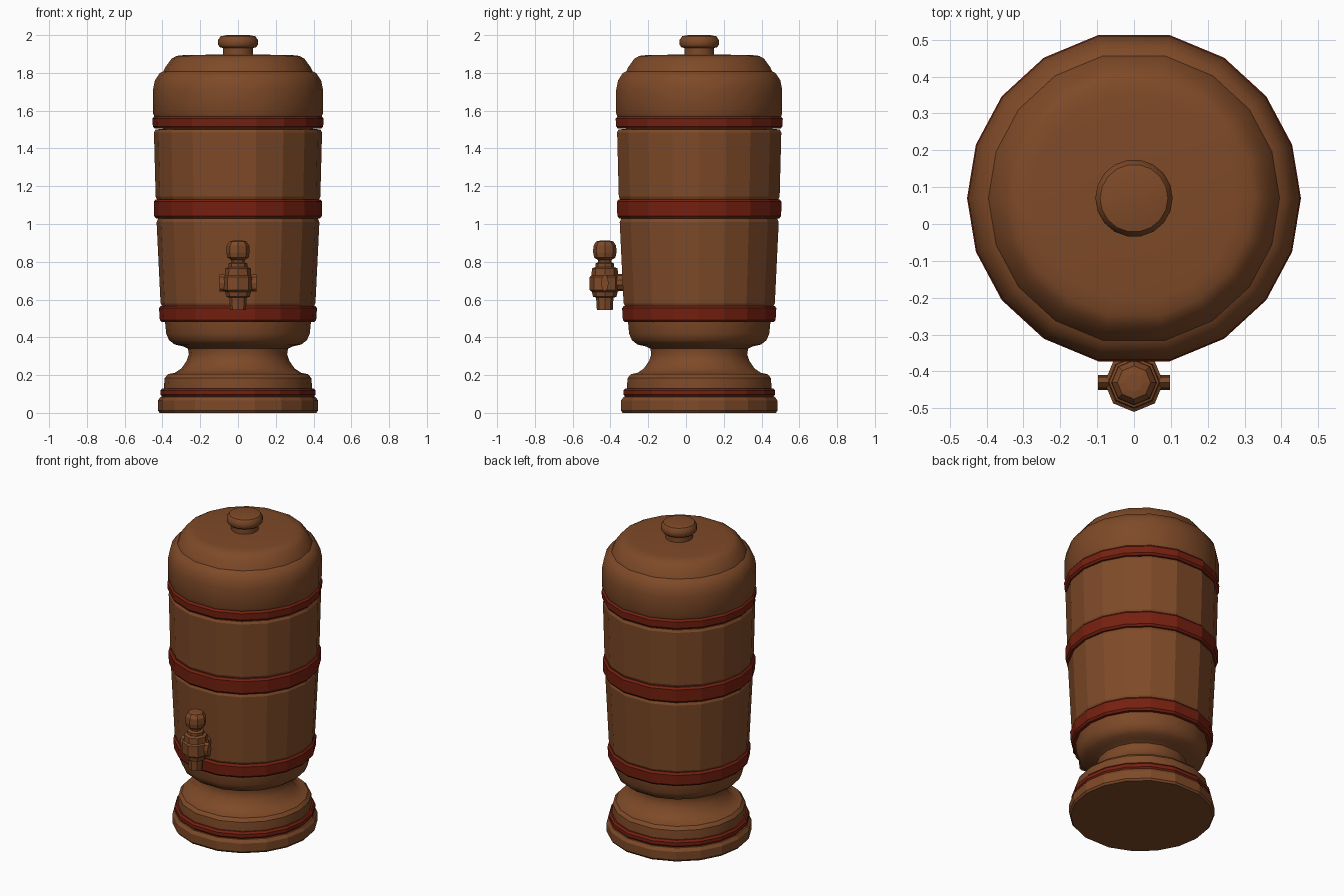
import bpy, bmesh, math

if "Cube" in bpy.data.objects:
    bpy.data.objects.remove(bpy.data.objects["Cube"])

def material(name, rgb):
    m = bpy.data.materials.new(name)
    m.diffuse_color = (*rgb, 1)
    m.use_nodes = True
    m.node_tree.nodes["Principled BSDF"].inputs["Base Color"].default_value = m.diffuse_color
    return m

clay = material("brown clay", (0.21, 0.068, 0.021))
red = material("dark red band", (0.18, 0.0145, 0.005))

# slightly uneven 18-sided ring, symmetric in x and y
q = [18.7, 37.6, 57.3, 77.6]
RING = ([0] + q + [180 - a for a in reversed(q)] + [180]
        + [180 + a for a in q] + [360 - a for a in reversed(q)])

def even(n, start=0):
    return [start + 360 * i / n for i in range(n)]

def lathe(name, profile, mat, angles=RING, cy=0.07, smooth=None, closed=False):
    """Revolve (radius, z) points; ends are capped, or joined when closed."""
    bm = bmesh.new()
    rows = [[bm.verts.new((r * math.cos(math.radians(a)),
                           cy + r * math.sin(math.radians(a)), z)) for a in angles]
            for r, z in profile]
    n = len(angles)
    pairs = list(zip(rows, rows[1:])) + ([(rows[-1], rows[0])] if closed else [])
    for lo, hi in pairs:
        for i in range(n):
            j = (i + 1) % n
            bm.faces.new((lo[i], lo[j], hi[j], hi[i]))
    if not closed:
        bm.faces.new(rows[0][::-1])
        bm.faces.new(rows[-1])
    bmesh.ops.recalc_face_normals(bm, faces=bm.faces)
    return finish(name, bm, mat, smooth)

def finish(name, bm, mat, smooth=None):
    me = bpy.data.meshes.new(name)
    bm.to_mesh(me)
    bm.free()
    me.materials.append(mat)
    ob = bpy.data.objects.new(name, me)
    bpy.context.collection.objects.link(ob)
    if smooth:
        bpy.ops.object.select_all(action='DESELECT')
        ob.select_set(True)
        bpy.context.view_layer.objects.active = ob
        bpy.ops.object.shade_smooth_by_angle(angle=math.radians(smooth))
    return ob

def band(name, r0, r1, z0, z1):
    b = 0.012
    lathe(name, [(r0 - 0.05, z0), (r0 - 0.01, z0), (r0, z0 + b), (r1, z1 - b),
                 (r1 - 0.01, z1), (r1 - 0.05, z1)], red, closed=True)

# pedestal foot
lathe("foot_plinth", [(0.415, 0), (0.424, 0.012), (0.424, 0.065), (0.41, 0.085), (0.38, 0.09)], clay)
lathe("foot_pedestal", [(0.392, 0.085), (0.392, 0.14), (0.388, 0.185), (0.37, 0.205), (0.335, 0.212),
                        (0.30, 0.235), (0.272, 0.275), (0.26, 0.31), (0.265, 0.34), (0.29, 0.352),
                        (0.335, 0.362), (0.365, 0.385), (0.38, 0.42), (0.386, 0.48)], clay, smooth=35)

# barrel sections, each with a small chamfer beside its band
lathe("lower_barrel", [(0.36, 0.47), (0.40, 0.56), (0.41, 0.58), (0.431, 1.01), (0.422, 1.03), (0.38, 1.035)], clay)
lathe("middle_barrel", [(0.38, 1.12), (0.427, 1.125), (0.436, 1.145), (0.445, 1.485), (0.437, 1.50), (0.39, 1.505)], clay)
lathe("lid", [(0.40, 1.56), (0.442, 1.567), (0.45, 1.585), (0.45, 1.71), (0.44, 1.76), (0.415, 1.798),
              (0.395, 1.808), (0.385, 1.83), (0.37, 1.85), (0.352, 1.875), (0.325, 1.89),
              (0.28, 1.895), (0.07, 1.897)], clay, smooth=35)

# red bands
band("foot_band", 0.411, 0.411, 0.085, 0.13)
band("bottom_band", 0.414, 0.418, 0.48, 0.567)
band("middle_band", 0.444, 0.446, 1.03, 1.13)
band("top_band", 0.451, 0.453, 1.505, 1.57)

# lid knob
lathe("lid_knob", [(0.08, 1.885), (0.08, 1.932), (0.096, 1.936), (0.105, 1.948), (0.105, 1.975),
                   (0.092, 1.994), (0.06, 2.0)], clay, angles=even(18), smooth=40)

# tap
TY = -0.43
OCT = even(8, 90)
lathe("tap_body", [(0.042, 0.545), (0.046, 0.61), (0.062, 0.615), (0.068, 0.64), (0.072, 0.70),
                   (0.068, 0.765), (0.05, 0.772), (0.05, 0.79), (0.036, 0.797)], clay, OCT, TY)
lathe("tap_handle", [(0.034, 0.79), (0.036, 0.81), (0.056, 0.822), (0.062, 0.85), (0.06, 0.885),
                     (0.045, 0.908), (0.025, 0.912)], clay, OCT, TY)
lathe("tap_collar", [(0.06, 0.635), (0.08, 0.65), (0.08, 0.72), (0.06, 0.735)], clay, OCT, TY)

def cylinder_between(name, axis, centre, r, length, sides):
    bm = bmesh.new()
    bmesh.ops.create_cone(bm, cap_ends=True, segments=sides, radius1=r, radius2=r, depth=length)
    ob = finish(name, bm, clay)
    ob.rotation_euler = (math.pi / 2, 0, 0) if axis == 'y' else (0, math.pi / 2, 0)
    ob.location = centre
    return ob

# side lugs and the pipe into the barrel
lugs = cylinder_between("tap_lugs", 'x', (0, TY, 0.688), 0.045, 0.195, 8)
lugs.scale = (1, 0.45, 1)
cylinder_between("tap_pipe", 'y', (0, -0.38, 0.69), 0.045, 0.10, 10)
